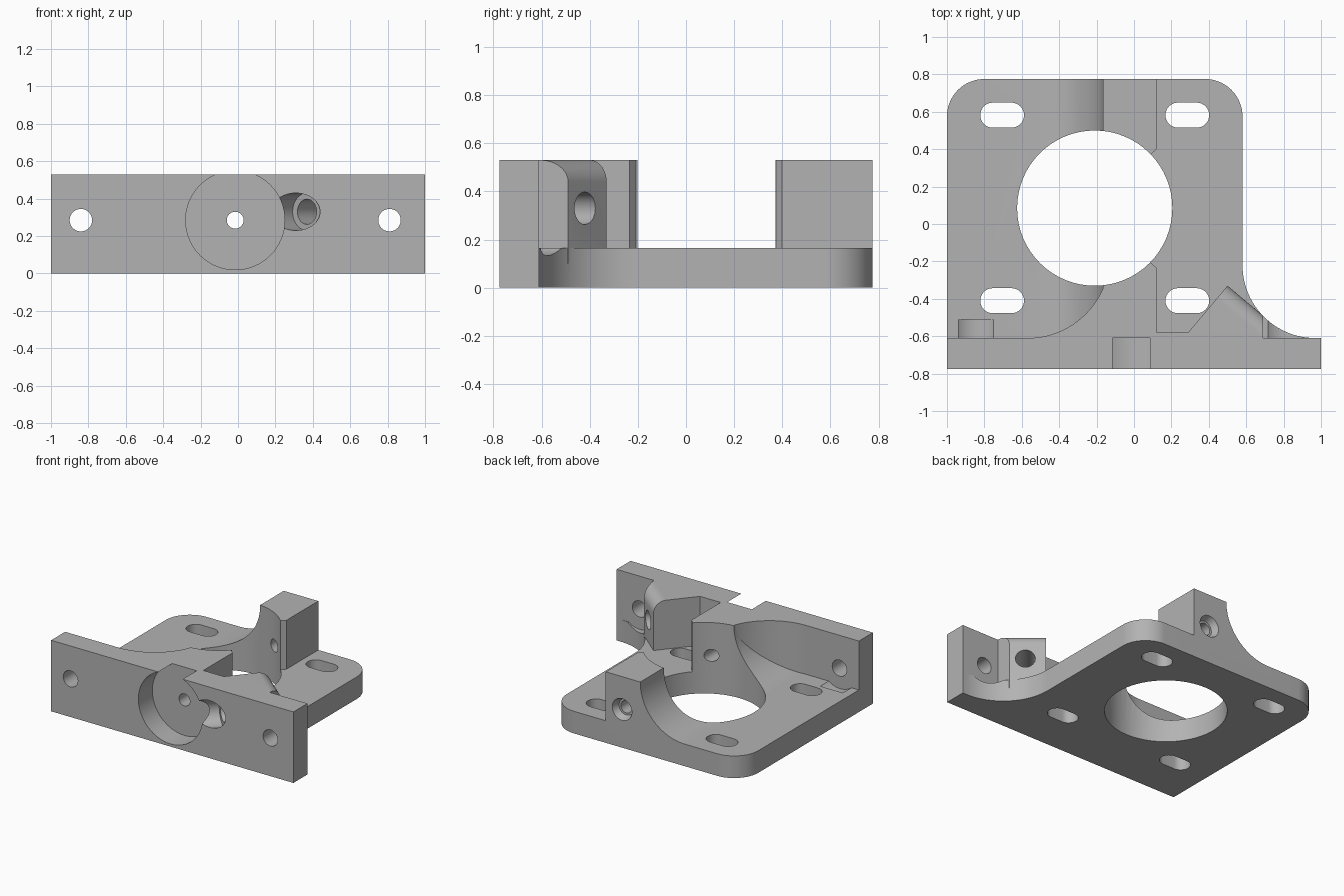
import bpy, bmesh
from math import cos, sin, radians
from mathutils import Matrix, Vector

if "Cube" in bpy.data.objects:
    bpy.data.objects.remove(bpy.data.objects["Cube"], do_unlink=True)

TOP, DECK, FRONT, BACK, WALL = 0.53, 0.165, -0.775, 0.775, -0.61
AXIS_Z = 0.285

grey = bpy.data.materials.new("plain grey")
grey.use_nodes = True
grey.diffuse_color = (0.45, 0.45, 0.45, 1)
grey.node_tree.nodes["Principled BSDF"].inputs["Base Color"].default_value = grey.diffuse_color


def arc(cx, cy, r, a0, a1, n=24):
    angles = [radians(a0 + (a1 - a0) * i / n) for i in range(n + 1)]
    return [(cx + r * cos(a), cy + r * sin(a)) for a in angles]


def prism(name, points, lo, hi, frame=Matrix()):
    """Extrude a closed outline along the local z of the frame."""
    bm = bmesh.new()
    face = bm.faces.new([bm.verts.new((x, y, lo)) for x, y in points])
    out = bmesh.ops.extrude_face_region(bm, geom=[face])
    top = [v for v in out["geom"] if isinstance(v, bmesh.types.BMVert)]
    bmesh.ops.translate(bm, verts=top, vec=(0, 0, hi - lo))
    bm.transform(frame)
    bmesh.ops.recalc_face_normals(bm, faces=bm.faces)
    mesh = bpy.data.meshes.new(name)
    bm.to_mesh(mesh)
    bm.free()
    mesh.materials.append(grey)
    obj = bpy.data.objects.new(name, mesh)
    bpy.context.collection.objects.link(obj)
    return obj


def box(name, x0, x1, y0, y1, z0, z1):
    return prism(name, [(x0, y0), (x1, y0), (x1, y1), (x0, y1)], z0, z1)


def rod(name, start, direction, length, r, r_end=None):
    """Round cutter from a start point along a direction, optionally tapered."""
    direction = Vector(direction).normalized()
    bm = bmesh.new()
    bmesh.ops.create_cone(bm, cap_ends=True, segments=64, radius1=r,
                          radius2=r if r_end is None else r_end, depth=length)
    turn = direction.to_track_quat("Z", "Y").to_matrix().to_4x4()
    bm.transform(Matrix.Translation(Vector(start) + direction * length / 2) @ turn)
    mesh = bpy.data.meshes.new(name)
    bm.to_mesh(mesh)
    bm.free()
    mesh.materials.append(grey)
    obj = bpy.data.objects.new(name, mesh)
    bpy.context.collection.objects.link(obj)
    return obj


def combine(target, tool, operation):
    mod = target.modifiers.new("combine", "BOOLEAN")
    mod.operation, mod.object, mod.solver = operation, tool, "EXACT"
    bpy.context.view_layer.objects.active = target
    bpy.ops.object.modifier_apply(modifier=mod.name)
    bpy.data.objects.remove(tool, do_unlink=True)


def cut(target, tool):
    combine(target, tool, "DIFFERENCE")


def add(target, tool):
    combine(target, tool, "UNION")


# Base plate with rounded back corners and a swept right front corner
outline = [(-1, FRONT), (1, FRONT), (1, WALL)]
outline += arc(0.97, -0.22, 0.39, 270, 180)
outline += arc(0.38, 0.575, 0.2, 0, 90) + arc(-0.8, 0.575, 0.2, 90, 180)
bracket = prism("mounting_bracket", outline, 0, DECK)

# Front flange
add(bracket, box("front_flange", -1, 1, FRONT, WALL, 0.1, TOP))

# Clearance around the flange screws, sunk into the deck
for x in (-0.845, 0.81):
    cut(bracket, rod("screw_clearance", (x, WALL, AXIS_Z), (0, 1, 0), 0.1, 0.152))

# Ridge running front to back, with a concave left flank
along_y = Matrix(((1, 0, 0, 0), (0, 0, 1, 0), (0, 1, 0, 0), (0, 0, 0, 1)))
flank = arc(-0.53, TOP, TOP - DECK, 270, 360)
ridge = prism("ridge", flank + [(0.12, TOP), (0.12, 0.1), (-0.53, 0.1)], -0.7, BACK, along_y)
cut(ridge, prism("ridge_chamfer", [(0.09, -0.208), (0.15, -0.26), (0.15, 0.425), (0.09, 0.373)], DECK, 1))
add(bracket, ridge)

# Curved web between flange and ridge, and thin wall behind the recess
web = arc(-0.57, -0.17, 0.44, 270, 339) + [(0, -0.328), (0, -0.7), (-0.57, -0.7)]
add(bracket, prism("curved_web", web, 0.1, TOP))
add(bracket, box("recess_wall", 0, 0.3, -0.7, -0.58, 0.1, TOP))

# Angled boss with a rounded top edge
tangent, normal = Vector((0.765, -0.644, 0)), Vector((0.644, 0.765, 0))
frame = Matrix.Translation((0.5, -0.33, 0)) @ Matrix((normal, (0, 0, 1), tangent)).transposed().to_4x4()
profile = [(-0.35, 0.1), (0, 0.1)] + arc(-0.09, TOP - 0.09, 0.09, 0, 90, 16) + [(-0.35, TOP)]
boss = prism("angled_boss", profile, 0, 0.37, frame)
cut(boss, box("boss_side_trim", 0.69, 2, -2, 1, -1, 1))
cut(boss, box("boss_front_trim", -1, 2, -2, -0.7, -1, 1))
add(bracket, boss)

# Large bore and the four adjusting slots
cut(bracket, rod("bore", (-0.21, 0.085, -0.5), (0, 0, 1), 2, 0.415))
for x in (-0.705, 0.285):
    for y in (-0.41, 0.582):
        slot = arc(x + 0.05, y, 0.067, -90, 90, 16) + arc(x - 0.05, y, 0.067, 90, 270, 16)
        cut(bracket, prism("slot", slot, -0.1, 0.3))

# Flange screw holes
for x in (-0.84, 0.81):
    cut(bracket, rod("flange_hole", (x, -0.9, AXIS_Z), (0, 1, 0), 0.32, 0.06))

# Round front recess, clamp hole and its countersink at the back
cut(bracket, rod("round_recess", (-0.015, FRONT - 0.1, AXIS_Z), (0, 1, 0), 0.1 + WALL - FRONT, 0.265))
cut(bracket, rod("clamp_hole", (-0.015, -1, AXIS_Z), (0, 1, 0), 2, 0.045))
cut(bracket, rod("countersink", (-0.015, BACK + 0.01, AXIS_Z), (0, -1, 0), 0.06, 0.085, 0.06))

# Angled screw hole with a wide counterbore from the front
face_centre = Vector((0.607, -0.42, 0.33))
cut(bracket, rod("angled_hole", face_centre + normal * 0.1, -normal, 0.75, 0.067))
cut(bracket, rod("angled_counterbore", face_centre - normal * 0.37, -normal, 0.3, 0.1))

bpy.ops.object.select_all(action="DESELECT")
bracket.select_set(True)
bpy.context.view_layer.objects.active = bracket
bpy.ops.object.shade_smooth_by_angle(angle=radians(30))
